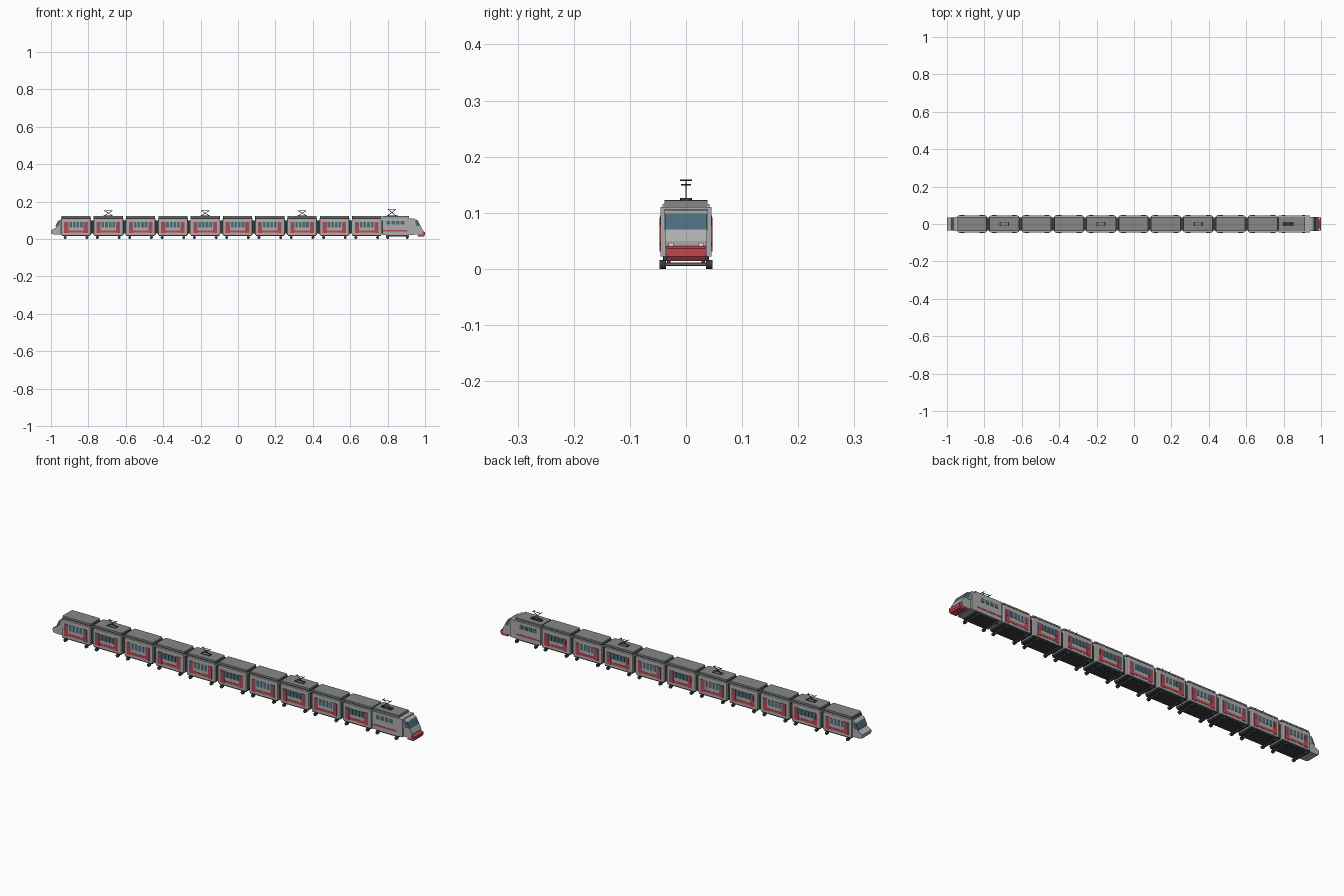
import bpy, bmesh, math
from mathutils import Vector, Matrix

if "Cube" in bpy.data.objects:
    bpy.data.objects.remove(bpy.data.objects["Cube"])

PITCH, FIRST, CARS = 0.1727, -0.866, 10

def mat(name, c):
    m = bpy.data.materials.new(name)
    m.diffuse_color = (*c, 1)
    m.use_nodes = True
    m.node_tree.nodes["Principled BSDF"].inputs["Base Color"].default_value = m.diffuse_color
    return m

LIGHT = mat("light_grey", (0.42, 0.42, 0.42))
ROOF = mat("roof_grey", (0.24, 0.25, 0.25))
DARK = mat("dark_grey", (0.04, 0.045, 0.05))
RED = mat("red", (0.55, 0.06, 0.08))
GLASS = mat("blue_glass", (0.07, 0.15, 0.19))
LAMP = mat("lamp", (0.9, 0.9, 0.8))

def finish(name, bm, m, repeat=1, step=PITCH):
    bmesh.ops.recalc_face_normals(bm, faces=bm.faces)
    me = bpy.data.meshes.new(name)
    bm.to_mesh(me)
    bm.free()
    me.materials.append(m)
    ob = bpy.data.objects.new(name, me)
    bpy.context.collection.objects.link(ob)
    if repeat > 1:
        a = ob.modifiers.new("repeat", 'ARRAY')
        a.count = repeat
        a.use_relative_offset = False
        a.use_constant_offset = True
        a.constant_offset_displace = (step, 0, 0)
    return ob

def add_box(bm, x0, x1, y0, y1, z0, z1, chamfer=0):
    M = Matrix.Translation(((x0+x1)/2, (y0+y1)/2, (z0+z1)/2)) @ Matrix.Diagonal((x1-x0, y1-y0, z1-z0, 1))
    vs = bmesh.ops.create_cube(bm, size=1, matrix=M)["verts"]
    if chamfer:
        es = [e for e in {e for v in vs for e in v.link_edges}
              if abs(e.verts[0].co.z - e.verts[1].co.z) > 1e-5]
        bmesh.ops.bevel(bm, geom=es, offset=chamfer, segments=2, profile=0.5, affect='EDGES')

def boxes(name, specs, m, repeat=1, chamfer=0, sides=False, step=PITCH):
    """Boxes (x0,x1,y0,y1,z0,z1); sides=True also mirrors them across y."""
    bm = bmesh.new()
    for s in specs:
        add_box(bm, *s, chamfer)
        if sides:
            add_box(bm, s[0], s[1], -s[3], -s[2], s[4], s[5], chamfer)
    return finish(name, bm, m, repeat, step)

def add_rod(bm, a, b, r, n=6):
    a, b = Vector(a), Vector(b)
    d = b - a
    M = Matrix.Translation((a+b)/2) @ d.to_track_quat('Z', 'Y').to_matrix().to_4x4()
    bmesh.ops.create_cone(bm, cap_ends=True, segments=n, radius1=r, radius2=r, depth=d.length, matrix=M)

def rods(name, specs, r, m, repeat=1, step=PITCH, n=6):
    bm = bmesh.new()
    for a, b in specs:
        add_rod(bm, a, b, r, n)
    return finish(name, bm, m, repeat, step)

def prism(name, pts, hy, m, y0=None):
    """Side profile (x,z) extruded across y, symmetric (or two slabs y0..hy)."""
    bm = bmesh.new()
    for lo, hi in ([(-hy, hy)] if y0 is None else [(y0, hy), (-hy, -y0)]):
        f = bm.faces.new([bm.verts.new((x, lo, z)) for x, z in pts])
        r = bmesh.ops.extrude_face_region(bm, geom=[f])
        vs = [v for v in r["geom"] if isinstance(v, bmesh.types.BMVert)]
        bmesh.ops.translate(bm, verts=vs, vec=(0, hi-lo, 0))
    return finish(name, bm, m)

# Passenger cars
c = FIRST
boxes("car_body", [(c-.08, c+.08, -.045, .045, .022, .11)], LIGHT, CARS, .008)
boxes("car_underframe", [(c-.075, c+.075, -.041, .041, .015, .022)], DARK, CARS)
boxes("car_roof_base", [(c-.078, c+.078, -.035, .035, .11, .117)], DARK, CARS)
boxes("car_roof", [(c-.078, c+.078, -.038, .038, .116, .123)], ROOF, CARS, .006)
boxes("car_doors", [(c+s*.052-.011, c+s*.052+.011, .044, .047, .031, .092) for s in (-1, 1)], RED, CARS, sides=True)
boxes("car_stripe", [(c-.041, c+.041, .044, .0462, .034, .045)], RED, CARS, sides=True)
boxes("car_windows", [(c+o-.007, c+o+.007, .044, .0464, .062, .09) for o in (-.029, -.0097, .0097, .029)],
      GLASS, CARS, sides=True)
boxes("car_door_windows", [(c+s*.052-.005, c+s*.052+.005, .046, .0476, .062, .086) for s in (-1, 1)],
      GLASS, CARS, sides=True)
boxes("gangway", [(c+.079, c+PITCH-.079, -.034, .034, .028, .1)], DARK, CARS)

# Wheels and axles for every car
W = (-.058, .058)
rods("axles", [((c+o, -.046, .008), (c+o, .046, .008)) for o in W], .003, ROOF, CARS)
rods("wheels", [((c+o, s*.036, .008), (c+o, s*.047, .008)) for o in W for s in (-1, 1)], .008, DARK, CARS, n=12)
boxes("axle_brackets", [(c+o-.004, c+o+.004, .028, .034, .005, .017) for o in W], DARK, CARS, sides=True)

# Pantographs
def pantograph(tag, x, z, h, hw, n):
    st = PITCH*3
    boxes(tag+"_base", [(x-.025, x+.025, -.011, -.008, z, z+.003), (x-.025, x+.025, .008, .011, z, z+.003),
                        (x-.025, x-.022, -.011, .011, z, z+.003), (x+.022, x+.025, -.011, .011, z, z+.003)],
          DARK, n, step=st)
    rods(tag+"_arms", [((x-.022, 0, z+.002), (x+.02, 0, z+h)), ((x+.022, 0, z+.002), (x-.02, 0, z+h))],
         .0015, DARK, n, st)
    rods(tag+"_contact_bars", [((x+s*.02, -hw, z+h), (x+s*.02, hw, z+h)) for s in (-1, 1)]
         + [((x-.022, 0, z+h), (x+.022, 0, z+h))], .0015, DARK, n, st)

pantograph("car_pantograph", FIRST+PITCH, .122, .028, .009, 3)
pantograph("power_car_pantograph", .823, .122, .036, .011, 1)
boxes("pantograph_plinth", [(.795, .855, -.011, .011, .121, .126)], DARK, chamfer=.006)

# Power car at the front
boxes("power_car_body", [(.772, .94, -.045, .045, .022, .11)], LIGHT)
boxes("power_car_roof", [(.772, .915, -.038, .038, .11, .122)], ROOF)
boxes("power_car_roof_rails", [(.772, .915, .038, .042, .108, .116)], LIGHT, sides=True)
boxes("power_car_underbox", [(.79, .915, -.04, .04, .014, .024)], DARK)
boxes("power_car_stripe", [(.775, .905, .044, .0462, .04, .047)], RED, sides=True)
boxes("power_car_windows", [(x, x+.019, .044, .0464, .076, .095) for x in (.795, .82, .845, .87)], GLASS, sides=True)
rods("power_car_axles", [((x, -.046, .008), (x, .046, .008)) for x in (.8, .905)], .003, ROOF)
rods("power_car_wheels", [((x, s*.036, .008), (x, s*.047, .008)) for x in (.8, .905) for s in (-1, 1)], .008, DARK, n=12)

# Front cab: lower shell, glazing, brow and red bumper
prism("front_cab", [(.93, .024), (.985, .024), (.987, .05), (.976, .07), (.93, .07)], .037, LIGHT)
prism("front_windscreen", [(.93, .07), (.976, .07), (.96, .1), (.93, .1)], .037, GLASS)
prism("front_brow", [(.93, .099), (.961, .099), (.95, .105), (.93, .107)], .038, LIGHT)
prism("front_pillars", [(.938, .068), (.955, .068), (.945, .101), (.938, .101)], .0385, LIGHT, .036)
prism("front_bumper", [(.96, .014), (.994, .014), (1, .022), (1, .036), (.988, .041), (.97, .041)], .035, RED)
boxes("front_lamps", [(.98, .991, .022, .031, .041, .046)], LAMP, sides=True)

# Rear cab
prism("rear_cab", [(-.94, .024), (-.985, .024), (-.998, .028), (-1, .046), (-.974, .06), (-.972, .066), (-.94, .066)], .036, LIGHT)
prism("rear_windscreen", [(-.94, .066), (-.977, .066), (-.962, .096), (-.94, .096)], .036, GLASS)
prism("rear_brow", [(-.94, .095), (-.963, .095), (-.955, .102), (-.94, .104)], .037, LIGHT)
prism("rear_pillars", [(-.944, .064), (-.958, .064), (-.95, .098), (-.944, .098)], .0375, LIGHT, .035)
